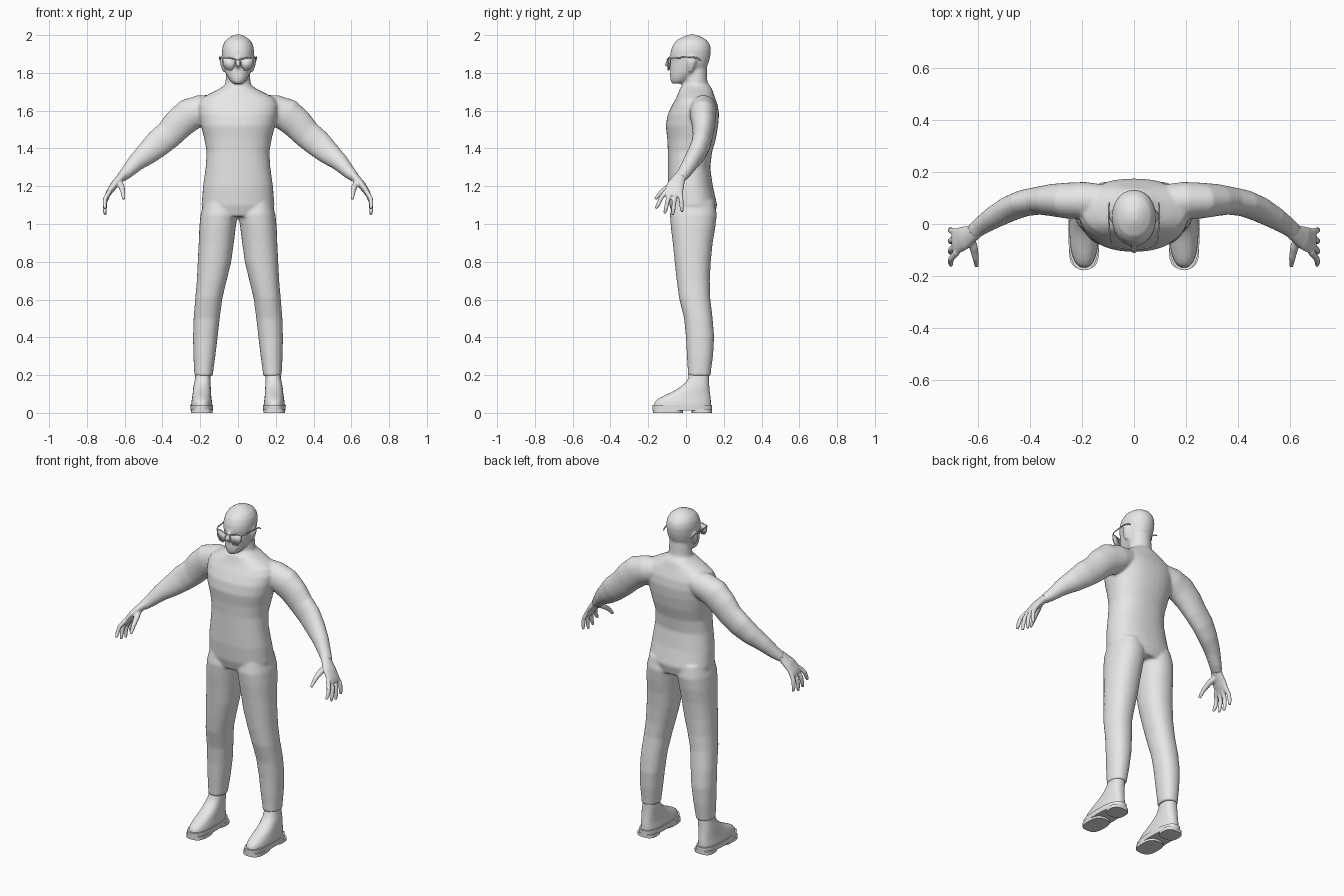
import bpy, bmesh, math
from mathutils import Vector

grey = bpy.data.materials.new("light_grey")
grey.diffuse_color = (0.8, 0.8, 0.8, 1)
Y, Z = Vector((0, 1, 0)), Vector((0, 0, 1))


def loft(bm, rows, axis=None, p=2.0, n=24, side=1):
    """Closed tube through rows of (centre, y radius, other radius)."""
    pts = [Vector(r[0]) for r in rows]
    rings = []
    for i, (c, ry, ro) in enumerate(rows):
        t = axis or (pts[min(i + 1, len(pts) - 1)] - pts[max(i - 1, 0)]).normalized()
        ref = Y if abs(t.y) < 0.9 else Z
        u = (ref - t * ref.dot(t)).normalized()
        v = t.cross(u)
        ring = []
        for k in range(n):
            a = 2 * math.pi * k / n
            ca, sa = math.cos(a), math.sin(a)
            ca = math.copysign(abs(ca) ** (2 / p), ca)
            sa = math.copysign(abs(sa) ** (2 / p), sa)
            co = pts[i] + u * ry * ca + v * ro * sa
            ring.append(bm.verts.new((co.x * side, co.y, co.z)))
        rings.append(ring)
    for a, b in zip(rings, rings[1:]):
        for k in range(n):
            bm.faces.new((a[k], a[(k + 1) % n], b[(k + 1) % n], b[k]))
    bm.faces.new(rings[0])
    bm.faces.new(rings[-1])


def slabs(bm, rows, **kw):
    """Horizontal sections given as (z, y front, y back, x min, x max)."""
    loft(bm, [(((x0 + x1) / 2, (f + b) / 2, z), (b - f) / 2, (x1 - x0) / 2)
              for z, f, b, x0, x1 in rows], axis=Z, **kw)


def finish(name, bm, voxel=None, smooth=4, angle=40):
    bmesh.ops.recalc_face_normals(bm, faces=bm.faces)
    me = bpy.data.meshes.new(name)
    bm.to_mesh(me)
    bm.free()
    me.materials.append(grey)
    ob = bpy.data.objects.new(name, me)
    bpy.context.collection.objects.link(ob)
    if voxel:
        me.polygons.foreach_set("use_smooth", [True] * len(me.polygons))
        m = ob.modifiers.new("merge", 'REMESH')
        m.mode, m.voxel_size, m.use_smooth_shade = 'VOXEL', voxel, True
        s = ob.modifiers.new("soften", 'SMOOTH')
        s.factor, s.iterations = 0.5, smooth
    else:
        bpy.ops.object.select_all(action='DESELECT')
        ob.select_set(True)
        bpy.context.view_layer.objects.active = ob
        bpy.ops.object.shade_smooth_by_angle(angle=math.radians(angle))
    return ob


# Body: torso, neck, head, legs and arms merged into one skin
bm = bmesh.new()
torso = [(1.04, -.07, .15, .165), (1.10, -.088, .165, .193), (1.20, -.096, .142, .185),
         (1.30, -.096, .128, .171), (1.38, -.096, .138, .166), (1.45, -.099, .158, .178),
         (1.52, -.107, .170, .196), (1.58, -.097, .175, .208), (1.63, -.073, .168, .212),
         (1.665, -.053, .155, .195), (1.69, -.042, .146, .150), (1.715, -.033, .138, .100),
         (1.735, -.018, .125, .070)]
slabs(bm, [(z, f, b, -r, r) for z, f, b, r in torso], p=2.3, n=40)
slabs(bm, [(1.66, -.03, .13, -.08, .08), (1.72, -.018, .122, -.07, .07),
           (1.76, -.008, .113, -.066, .066), (1.84, 0, .11, -.06, .06)])
head = [(1.743, -.074, -.015, .024), (1.755, -.081, .01, .040), (1.78, -.085, .05, .056),
        (1.80, -.084, .085, .066), (1.84, -.082, .115, .077), (1.865, -.079, .123, .081),
        (1.885, -.085, .128, .084), (1.92, -.080, .132, .085), (1.95, -.068, .127, .079),
        (1.975, -.047, .110, .064), (1.993, -.012, .078, .038), (2.003, .015, .050, .014)]
slabs(bm, [(z, f, b, -r, r) for z, f, b, r in head], p=2.1, n=32)
# nose
loft(bm, [((0, -.078, 1.888), .010, .009), ((0, -.095, 1.862), .012, .011),
          ((0, -.104, 1.842), .012, .017), ((0, -.084, 1.828), .010, .012)], axis=Z)

leg = [(1.12, -.07, .15, .02, .18), (1.05, -.085, .163, .002, .198),
       (.98, -.08, .155, .012, .205), (.90, -.07, .141, .022, .208),
       (.80, -.06, .131, .036, .213), (.70, -.049, .126, .060, .218),
       (.61, -.037, .128, .082, .226), (.50, -.010, .141, .097, .235),
       (.40, 0, .149, .108, .238), (.30, .005, .143, .120, .236),
       (.22, .010, .132, .131, .232), (.195, .010, .130, .134, .231)]
arm = [((.10, .09, 1.625), .060, .060), ((.19, .09, 1.605), .072, .080),
       ((.26, .09, 1.577), .069, .088), ((.315, .092, 1.53), .062, .083),
       ((.365, .09, 1.475), .054, .076), ((.425, .08, 1.425), .051, .073),
       ((.48, .058, 1.375), .049, .062), ((.54, .025, 1.325), .043, .047),
       ((.59, -.008, 1.272), .036, .034), ((.62, -.032, 1.245), .033, .026)]
for s in (1, -1):
    slabs(bm, leg, p=2.2, n=32, side=s)
    loft(bm, arm, side=s)
    # ear
    slabs(bm, [(1.805, .018, .034, .070, .080), (1.825, .010, .042, .070, .088),
               (1.855, .006, .054, .072, .096), (1.875, .012, .052, .072, .096),
               (1.886, .022, .042, .074, .090)], side=s)
finish("body", bm, voxel=.008)

# Hands: palm, four fingers and a thumb each
bm = bmesh.new()
palm = [((.590, -.010, 1.273), .031, .027), ((.622, -.036, 1.243), .034, .023),
        ((.655, -.055, 1.207), .046, .021), ((.683, -.066, 1.168), .050, .016),
        ((.694, -.070, 1.147), .044, .012)]
# fingers: base y, tip y, tip z
fingers = [(-.107, -.160, 1.082), (-.082, -.114, 1.055), (-.056, -.070, 1.048), (-.030, -.021, 1.064)]
for s in (1, -1):
    loft(bm, palm, side=s)
    for y0, y1, z1 in fingers:
        ym, zm = (y0 + y1) / 2, (1.165 + z1) / 2
        loft(bm, [((.680, y0, 1.172), .013, .013), ((.703, ym, zm + .012), .012, .012),
                  ((.706, (ym + y1) / 2, (zm + z1) / 2), .011, .011),
                  ((.703, y1, z1), .007, .008)], n=12, side=s)
    loft(bm, [((.632, -.045, 1.225), .017, .018), ((.617, -.090, 1.200), .015, .017),
              ((.609, -.130, 1.170), .013, .013), ((.605, -.163, 1.132), .008, .008)],
         n=12, side=s)
finish("hands", bm, voxel=.005, smooth=2)

# Shoes: ankle and upper above a sole with separate heel and tread pads
upper = [(.040, -.168, .132, .136, .248), (.055, -.166, .132, .137, .247),
         (.068, -.155, .131, .139, .245), (.080, -.137, .130, .141, .243),
         (.095, -.108, .128, .142, .241), (.110, -.075, .126, .143, .239),
         (.130, -.040, .124, .144, .237), (.155, -.008, .122, .145, .233),
         (.180, .010, .121, .145, .228), (.215, .018, .120, .148, .224)]
bu, bs = bmesh.new(), bmesh.new()
for s in (1, -1):
    slabs(bu, upper, p=2.4, n=40, side=s)
    slabs(bs, [(.012, -.177, .138, .132, .252), (.042, -.178, .139, .132, .253)], p=2.6, n=40, side=s)
    slabs(bs, [(0, .030, .137, .136, .248), (.02, .030, .137, .136, .248)], p=3, n=32, side=s)
    slabs(bs, [(0, -.174, -.015, .134, .250), (.02, -.174, -.015, .134, .250)], p=2.8, n=32, side=s)
finish("shoe_uppers", bu, angle=60)
finish("shoe_soles", bs)

# Glasses: rims, lenses, bridge and temple arms
outline = [(.012, 1.870), (.048, 1.880), (.082, 1.878), (.079, 1.843),
           (.062, 1.818), (.036, 1.815), (.019, 1.833)]
bow = lambda x: -.097 + 2.2 * x * x
bf, bl = bmesh.new(), bmesh.new()
for s in (1, -1):
    pts = [(x, bow(x), z) for x, z in outline]
    for a, b in zip(pts, pts[1:] + pts[:1]):
        loft(bf, [(a, .003, .003), (b, .003, .003)], n=8, side=s)
    bl.faces.new([bl.verts.new((x * s, y, z)) for x, y, z in pts])
    loft(bf, [((.081, -.083, 1.876), .004, .003), ((.092, -.060, 1.880), .004, .003),
              ((.098, .030, 1.884), .004, .003), ((.097, .062, 1.878), .004, .003),
              ((.095, .082, 1.864), .003, .003)], n=8, side=s)
loft(bf, [((-.013, -.096, 1.869), .003, .003), ((0, -.099, 1.872), .003, .003),
          ((.013, -.096, 1.869), .003, .003)], n=8)
finish("glasses_frame", bf)
lens = finish("glasses_lenses", bl)
lens.modifiers.new("thickness", 'SOLIDIFY').thickness = .002
